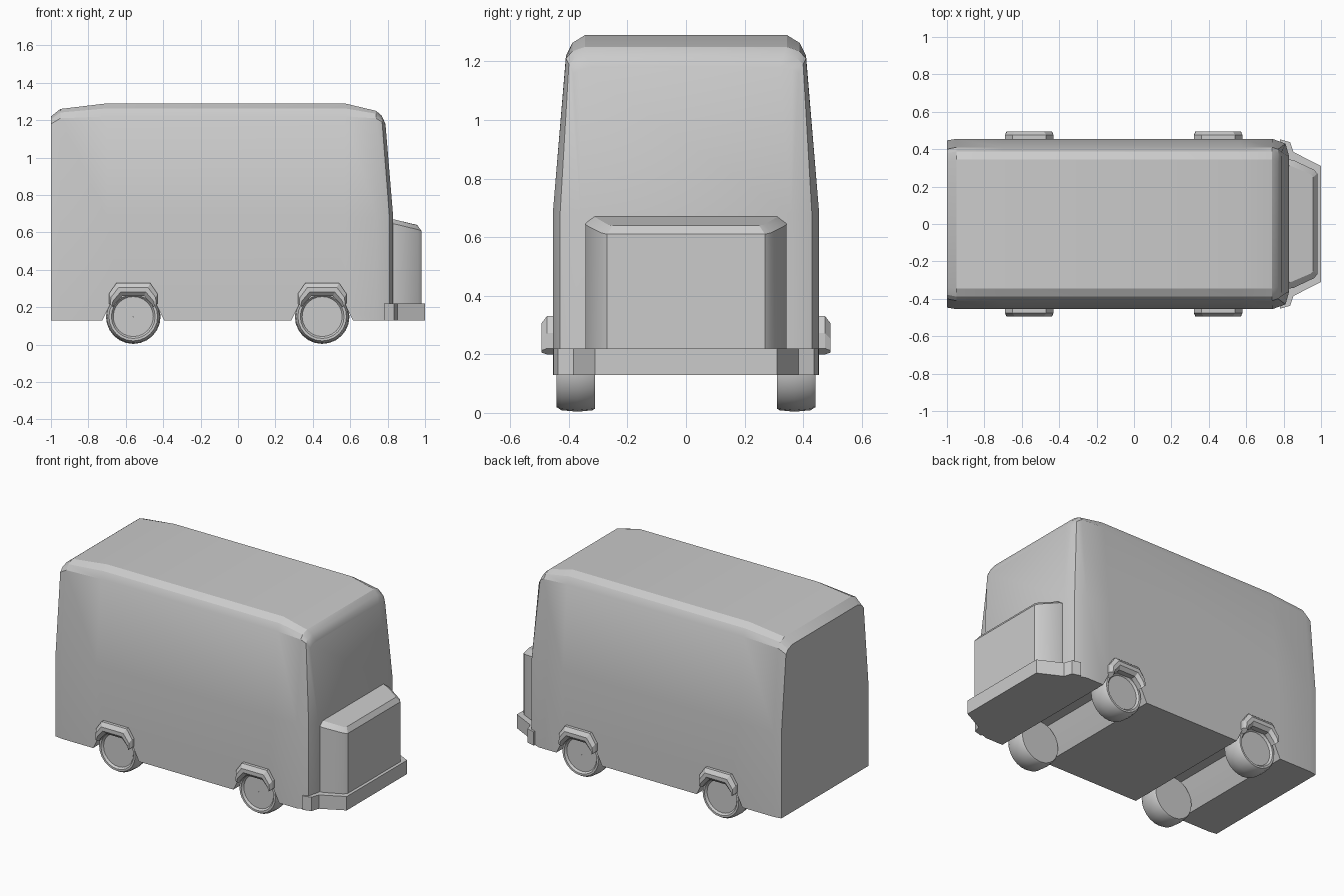
import bpy, bmesh, math

if "Cube" in bpy.data.objects:
    bpy.data.objects.remove(bpy.data.objects["Cube"])

AXLES = (-0.56, 0.45)


def loft(name, rings, angle=25, closed=False, caps=True):
    """Skin a list of equal-length closed point loops."""
    bm = bmesh.new()
    vs = [[bm.verts.new(p) for p in r] for r in rings]
    n = len(vs[0])
    pairs = list(zip(vs, vs[1:])) + ([(vs[-1], vs[0])] if closed else [])
    for a, b in pairs:
        for i in range(n):
            j = (i + 1) % n
            bm.faces.new((a[i], a[j], b[j], b[i]))
    if caps and not closed:
        bm.faces.new(vs[0])
        bm.faces.new(vs[-1])
    bmesh.ops.recalc_face_normals(bm, faces=bm.faces)
    me = bpy.data.meshes.new(name)
    bm.to_mesh(me)
    bm.free()
    ob = bpy.data.objects.new(name, me)
    bpy.context.collection.objects.link(ob)
    smooth(ob, angle)
    return ob


def smooth(ob, angle):
    bpy.ops.object.select_all(action='DESELECT')
    ob.select_set(True)
    bpy.context.view_layer.objects.active = ob
    bpy.ops.object.shade_smooth_by_angle(angle=math.radians(angle))


def mirror_y(half):
    return half + [(x, -y, z) for x, y, z in reversed(half)]


# Body: cross-sections along x, leaning back above the belt line
BELT, TOP = 0.68, 1.22


def section(x_low, x_top, w_low, w_top, z_side, z_roof):
    def px(z):
        return x_low + (x_top - x_low) * max(0, (z - BELT) / (TOP - BELT))
    z_mid = z_side + 0.62 * (z_roof - z_side)
    pts = [(w_low, 0.13), (w_low, BELT), (w_top, z_side),
           (w_top - 0.022, z_mid), (w_top - 0.065, z_roof)]
    return mirror_y([(px(z), y, z) for y, z in pts])


body = loft("van_body", [section(*s) for s in (
    (-1.0, -1.0, 0.447, 0.40, 1.18, 1.22),
    (-0.95, -0.95, 0.455, 0.41, 1.21, 1.26),
    (-0.70, -0.70, 0.455, 0.41, 1.22, 1.29),
    (0.57, 0.57, 0.455, 0.41, 1.22, 1.29),
    (0.74, 0.738, 0.455, 0.41, 1.21, 1.25),
    (0.81, 0.768, 0.43, 0.40, 1.19, 1.225),
    (0.83, 0.785, 0.36, 0.385, 1.16, 1.18))])

# Wheel tunnels cut right across the underside
for cx in AXLES:
    prof = [(-0.18, 0.10), (-0.165, 0.13), (-0.13, 0.20), (-0.085, 0.30),
            (0.085, 0.30), (0.13, 0.20), (0.165, 0.13), (0.18, 0.10)]
    cutter = loft("tunnel_cutter", [[(cx + x, y, z) for x, z in prof] for y in (-0.7, 0.7)])
    cutter.hide_render = True
    mod = body.modifiers.new("tunnel", 'BOOLEAN')
    mod.operation = 'DIFFERENCE'
    mod.solver = 'EXACT'
    mod.object = cutter
    bpy.context.view_layer.objects.active = body
    bpy.ops.object.modifier_apply(modifier=mod.name)
    bpy.data.objects.remove(cutter)
smooth(body, 25)

# Hood: plan outline stacked upward, with a bevelled sloping top
loft("hood", [
    mirror_y([(0.81, 0.345, 0.18), (0.85, 0.343, 0.18), (0.962, 0.29, 0.18), (0.98, 0.27, 0.18)]),
    mirror_y([(0.81, 0.345, 0.65), (0.85, 0.343, 0.642), (0.962, 0.29, 0.615), (0.98, 0.27, 0.61)]),
    mirror_y([(0.81, 0.315, 0.675), (0.84, 0.31, 0.668), (0.945, 0.265, 0.642), (0.958, 0.25, 0.64)])])

# Bumper
loft("front_bumper", [
    mirror_y([(0.78, 0.453, z), (0.835, 0.437, z), (0.852, 0.385, z), (1.0, 0.31, z)])
    for z in (0.13, 0.22)])

# Wheels (lathed) and chamfered wheel arches on both sides
TYRE = [(0.001, 0.31), (0.135, 0.31), (0.141, 0.32), (0.146, 0.37), (0.141, 0.425),
        (0.13, 0.443), (0.117, 0.443), (0.107, 0.43), (0.001, 0.43)]
OUTER = [(-0.13, 0.22), (-0.13, 0.272), (-0.09, 0.33)]
INNER = [(-0.108, 0.20), (-0.10, 0.215), (-0.058, 0.26)]


def full(half):
    return half + [(-x, z) for x, z in reversed(half)]


for cx, end in zip(AXLES, ("rear", "front")):
    for s, side in ((1, "left"), (-1, "right")):
        steps = 24
        loft(f"{end}_{side}_wheel", [
            [(cx + r * math.cos(a), s * y, 0.15 + r * math.sin(a)) for r, y in TYRE]
            for a in (2 * math.pi * i / steps for i in range(steps))], 30, closed=True)
        rings = []
        for (ox, oz), (ix, iz) in zip(full(OUTER), full(INNER)):
            rings.append([(cx + ox + (ix - ox) * t, s * y, oz + (iz - oz) * t)
                          for t, y in ((0, 0.44), (0, 0.475), (0.35, 0.494),
                                       (0.7, 0.494), (1, 0.475), (1, 0.44))])
        loft(f"{end}_{side}_wheel_arch", rings)
